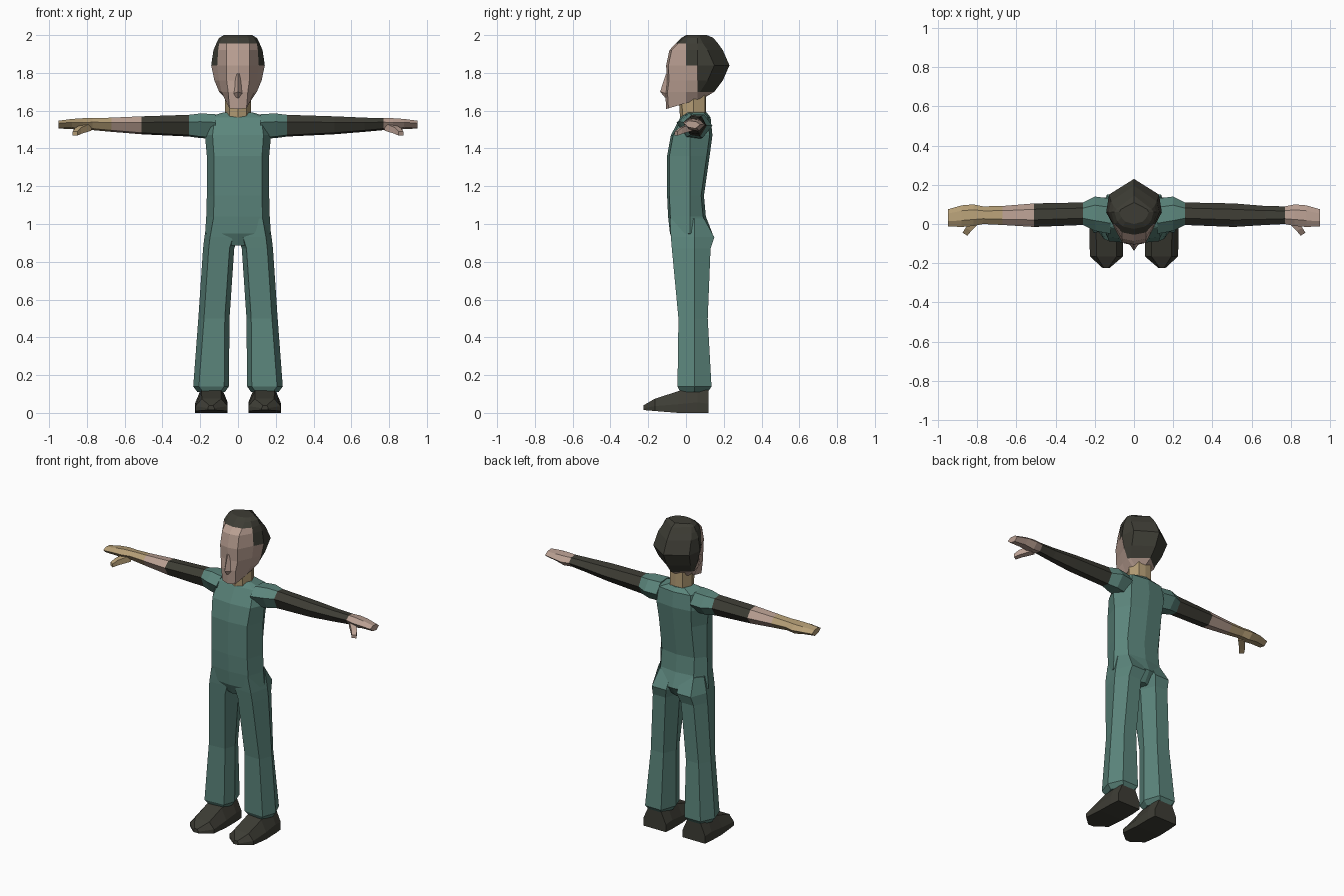
import bpy, bmesh

if "Cube" in bpy.data.objects:
    bpy.data.objects.remove(bpy.data.objects["Cube"])


def material(name, rgb):
    m = bpy.data.materials.new(name)
    m.diffuse_color = (*rgb, 1)
    m.use_nodes = True
    m.node_tree.nodes["Principled BSDF"].inputs["Base Color"].default_value = m.diffuse_color
    return m


TEAL = material("teal cloth", (0.105, 0.235, 0.2))
DARK = material("dark brown", (0.047, 0.046, 0.035))
SKIN = material("skin", (0.49, 0.35, 0.29))
TAN = material("tan skin", (0.46, 0.34, 0.18))


def loft(name, rings, mats, rule=None):
    """Skin a row of equal point rings, cap both ends, colour faces by rule(ring, segment)."""
    me = bpy.data.meshes.new(name)
    ob = bpy.data.objects.new(name, me)
    bpy.context.collection.objects.link(ob)
    for m in mats:
        me.materials.append(m)
    bm = bmesh.new()
    rows = [[bm.verts.new(p) for p in r] for r in rings]
    n = len(rows[0])
    for i in range(len(rows) - 1):
        for j in range(n):
            k = (j + 1) % n
            f = bm.faces.new((rows[i][j], rows[i][k], rows[i + 1][k], rows[i + 1][j]))
            f.material_index = rule(i, j) if rule else 0
    bm.faces.new(rows[0]).material_index = rule(0, 0) if rule else 0
    last = len(rows) - 2
    bm.faces.new(rows[-1]).material_index = rule(last, 0) if rule else 0
    bmesh.ops.recalc_face_normals(bm, faces=bm.faces)
    bm.to_mesh(me)
    bm.free()
    return ob


def mirrored(half):
    """Close a half ring whose first and last points lie on x = 0."""
    return half + [(-x, y, z) for x, y, z in half[-2:0:-1]]


# Torso: height, half width, front, back
torso = [(1.59, .08, 0, .11), (1.565, .16, -.03, .13), (1.47, .175, -.08, .14),
         (1.36, .165, -.1, .125), (1.15, .165, -.1, .095), (1.04, .168, -.095, .105),
         (.95, .174, -.085, .14), (.885, .04, -.06, .1)]
loft("torso", [mirrored([(0, f, z), (.77 * w, f + .012, z), (w, .02, z),
                         (.7 * w, b - .015, z), (0, b, z)])
               for z, w, f, b in torso], [TEAL])

# Neck
loft("neck", [mirrored([(0, f, z), (.045, f + .015, z), (.07, .04, z), (.045, .1, z), (0, .105, z)])
              for z, f in ((1.54, -.03), (1.69, -.04))], [TAN])

# Head and hair: height, front, brow corner, cheek, side, back
head = [(1.61, -.105, .045, .06, .06, .1), (1.70, -.11, .052, .088, .1, .15),
        (1.76, -.102, .06, .1, .125, .195), (1.84, -.105, .062, .11, .142, .23),
        (1.92, -.088, .06, .105, .13, .195), (1.955, -.055, .06, .1, .115, .17),
        (1.985, -.025, .055, .085, .1, .145), (2.0, .0, .045, .065, .075, .11)]


def head_ring(z, f, c, k, s, b):
    tilt = .3 if z < 1.65 else 0
    half = [(0, f, z), (c, f + .012, z), (k, max(0, f + .035), z),
            (s, .06, z), (s * .9, max(.075, b - .08), z), (0, b, z)]
    return mirrored([(x, y, h + tilt * (y + .1)) for x, y, h in half])


def hair_rule(i, j):
    seg = min(j, 9 - j)                   # 0 = face front, 4 = back of head
    first_ring = (5, 5, 3, 1, 1)[seg]
    return 1 if i >= first_ring else 0


loft("head", [head_ring(*r) for r in head], [SKIN, DARK], hair_rule)

# Nose
loft("nose", [[(-.008, -.1, 1.8), (.008, -.1, 1.8), (0, -.108, 1.79)],
              [(-.026, -.1, 1.69), (.026, -.1, 1.69), (0, -.137, 1.7)],
              [(-.012, -.1, 1.665), (.012, -.1, 1.665), (0, -.112, 1.67)]], [SKIN])

# Arm with hand: distance from the middle, front, back, bottom, top
arm = [(.12, -.05, .13, 1.45, 1.582), (.2, -.035, .14, 1.455, 1.585),
       (.26, -.005, .11, 1.463, 1.578), (.51, -.015, .105, 1.475, 1.57),
       (.67, -.005, .092, 1.488, 1.563), (.77, 0, .09, 1.497, 1.56),
       (.82, -.01, .1, 1.492, 1.56), (.88, -.015, .095, 1.503, 1.556),
       (.95, -.012, .075, 1.505, 1.547)]
thumb = [(.775, .815, .02, 1.495, 1.535), (.83, .86, -.035, 1.477, 1.51),
         (.85, .875, -.06, 1.468, 1.49)]

# Leg: height, inner, outer, front, back
leg = [(1.03, .002, .16, -.085, .095), (.93, .002, .178, -.08, .15), (.87, .02, .185, -.075, .13),
       (.5, .045, .21, -.04, .115), (.14, .048, .237, -.045, .135), (.11, .07, .215, -.03, .115)]
# Shoe: depth, inner, outer, bottom, top
shoe = [(-.225, .125, .16, .015, .04), (-.165, .055, .225, .01, .075),
        (-.04, .055, .228, 0, .115), (.06, .055, .225, 0, .14), (.12, .06, .22, 0, .12)]

for s, side in ((1, "left"), (-1, "right")):
    # Sleeve and hand colours differ on the two sides
    palette = (0, 0, 1, 1, 1, 2, 2, 2) if s > 0 else (0, 0, 1, 2, 3, 3, 3, 3)
    loft(side + "_arm",
         [[(s * x, f, (b + 2 * t) / 3), (s * x, f + .3 * (k - f), t), (s * x, f + .75 * (k - f), t - .005),
           (s * x, k, (b + t) / 2), (s * x, f + .7 * (k - f), b), (s * x, f + .25 * (k - f), b + .008)]
          for x, f, k, b, t in arm], [TEAL, DARK, SKIN, TAN], lambda i, j: palette[i])
    loft(side + "_thumb", [[(s * a, y, b), (s * c, y + .015, b), (s * c, y + .015, t), (s * a, y, t)]
                           for a, c, y, b, t in thumb], [SKIN if s > 0 else TAN])
    loft(side + "_leg",
         [[(s * a, .035, z), (s * (a + .025), f + .008, z), (s * (c - .03), f, z),
           (s * c, .045, z), (s * (c - .04), k, z), (s * (a + .035), k, z)]
          for z, a, c, f, k in leg], [TEAL])
    loft(side + "_shoe",
         [[(s * a, y, b), (s * c, y, b), (s * c, y, b + .4 * (t - b)),
           (s * (c - .2 * (c - a)), y, t), (s * (a + .2 * (c - a)), y, t), (s * a, y, b + .4 * (t - b))]
          for y, a, c, b, t in shoe], [DARK])
